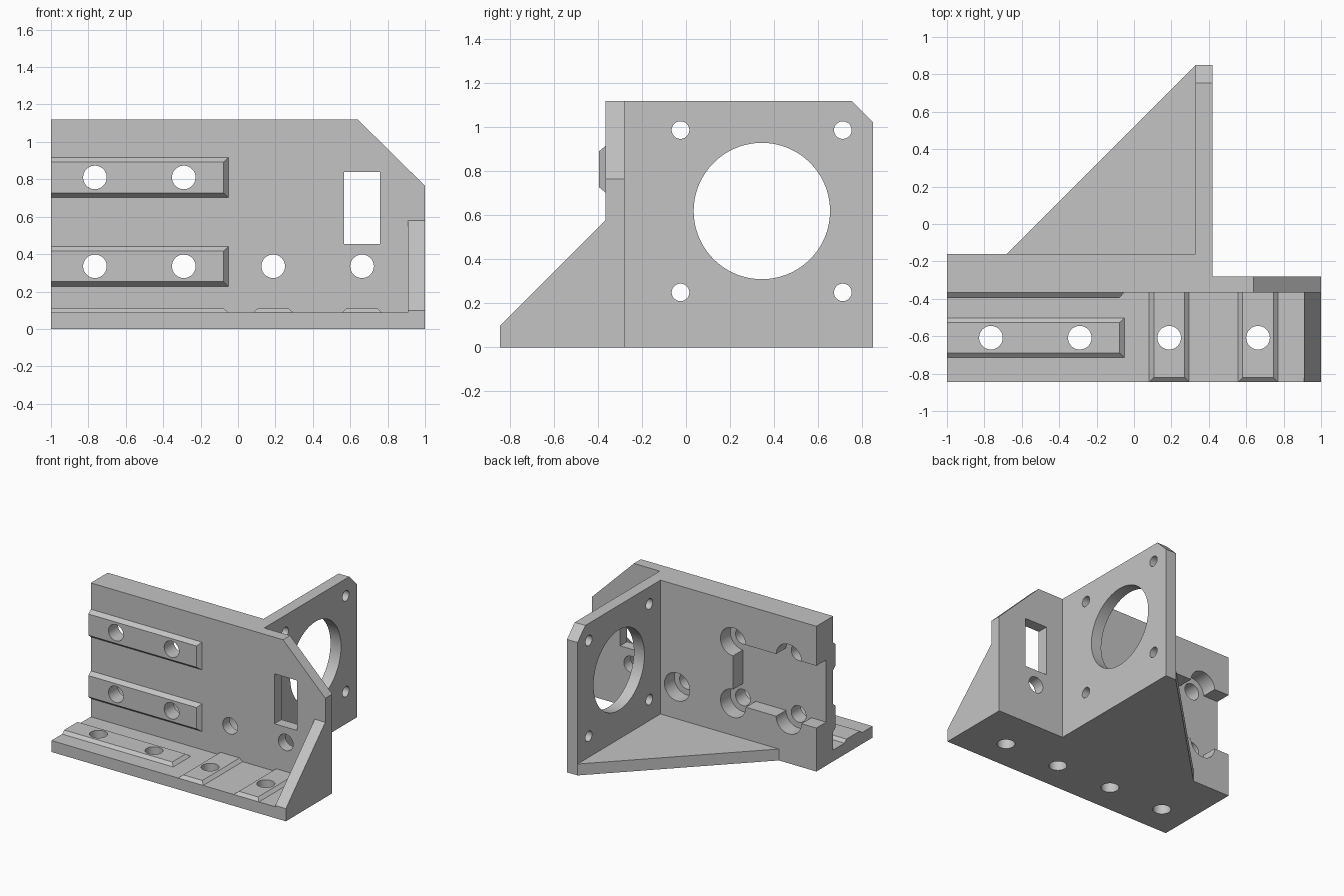
import bpy, bmesh, math

cube = bpy.data.objects.get("Cube")
if cube:
    bpy.data.objects.remove(cube, do_unlink=True)

# Main planes shared by the parts
LEFT, RIGHT, FRONT, BACK, TOP = -1.0, 1.0, -0.845, 0.85, 1.12
WALL_FRONT, WALL_BACK, THICK_BACK = -0.365, -0.28, -0.16
PLATE_IN, PLATE_OUT = 0.33, 0.42
FLOOR = 0.088


def place(axis, u, v, w):
    return {"X": (w, u, v), "Y": (u, w, v), "Z": (u, v, w)}[axis]


def solid(name, rings):
    """Closed solid lofted through matching rings of points."""
    bm = bmesh.new()
    loops = [[bm.verts.new(p) for p in ring] for ring in rings]
    for a, b in zip(loops, loops[1:]):
        for i in range(len(a)):
            j = (i + 1) % len(a)
            bm.faces.new((a[i], a[j], b[j], b[i]))
    bm.faces.new(loops[0])
    bm.faces.new(loops[-1])
    bmesh.ops.recalc_face_normals(bm, faces=bm.faces)
    mesh = bpy.data.meshes.new(name)
    bm.to_mesh(mesh)
    bm.free()
    obj = bpy.data.objects.new(name, mesh)
    bpy.context.collection.objects.link(obj)
    return obj


def prism(name, axis, profile, lo, hi):
    return solid(name, [[place(axis, u, v, w) for u, v in profile] for w in (lo, hi)])


def rect(u0, u1, v0, v1):
    return [(u0, v0), (u1, v0), (u1, v1), (u0, v1)]


def cylinder(name, axis, u, v, radius, lo, hi, sides=64):
    angles = [math.tau * (i + 0.5) / sides for i in range(sides)]
    ring = [(u + radius * math.cos(a), v + radius * math.sin(a)) for a in angles]
    return prism(name, axis, ring, lo, hi)


def raised_pad(name, axis, bounds, surface, height, bevels):
    """Low bevelled pad, sunk a little into the surface that carries it."""
    u0, u1, v0, v1 = bounds
    a, b, c, d = bevels
    inner = rect(u0 + a, u1 - b, v0 + c, v1 - d)
    layers = [(rect(*bounds), surface - height), (rect(*bounds), surface),
              (inner, surface + height)]
    return solid(name, [[place(axis, u, v, w) for u, v in r] for r, w in layers])


def combine(body, tool, operation):
    mod = body.modifiers.new("combine", "BOOLEAN")
    mod.operation = operation
    mod.solver = "EXACT"
    mod.object = tool
    bpy.context.view_layer.objects.active = body
    bpy.ops.object.modifier_apply(modifier=mod.name)
    bpy.data.objects.remove(tool, do_unlink=True)


# Upright wall with a clipped corner
body = prism("motor_bracket", "Y",
             [(LEFT, 0), (RIGHT, 0), (RIGHT, 0.765), (0.64, TOP), (LEFT, TOP)],
             WALL_FRONT, WALL_BACK)

# Thick wall section, base, motor plate, rear floor and end gusset
parts = [
    prism("thick_wall", "Z", rect(LEFT, PLATE_OUT, WALL_FRONT, THICK_BACK), 0, TOP),
    prism("base_plate", "Z", rect(LEFT, RIGHT, FRONT, WALL_BACK), 0, FLOOR),
    prism("motor_plate", "X",
          [(WALL_FRONT, 0), (BACK, 0), (BACK, 1.025), (0.755, TOP), (WALL_FRONT, TOP)],
          PLATE_IN, PLATE_OUT),
    prism("rear_floor", "Z",
          [(-0.68, THICK_BACK), (-0.68, -0.2), (0.38, -0.2), (0.38, BACK), (PLATE_IN, BACK)],
          0, FLOOR),
    prism("end_gusset", "X",
          [(FRONT, 0), (-0.32, 0), (-0.32, 0.58), (WALL_FRONT, 0.58), (FRONT, 0.098)],
          0.91, RIGHT),
]

# Locating rails on the wall and base, and cross pads on the base
B = 0.025
for z in (0.335, 0.81):
    parts.append(raised_pad("wall_rail", "Y", (LEFT, -0.052, z - 0.107, z + 0.107),
                            WALL_FRONT, -0.03, (0, B, B, B)))
parts.append(raised_pad("base_rail", "Z", (LEFT, -0.052, -0.715, -0.502),
                        FLOOR, 0.022, (0, B, B, B)))
for x in (0.188, 0.663):
    parts.append(raised_pad("base_pad", "Z", (x - 0.107, x + 0.107, FRONT, -0.33),
                            FLOOR, 0.022, (B, B, B, 0)))
for part in parts:
    combine(body, part, "UNION")

# Rear pocket and window
cutters = [
    prism("pocket", "Y", rect(-1.1, -0.29, 0.335, 0.815), WALL_BACK, 0),
    prism("window", "Y", rect(0.567, 0.758, 0.453, 0.838), -0.5, -0.1),
]

# Bolt holes, counterbored from behind where the wall is thick
columns = (-0.765, -0.29, 0.188, 0.663)
wall_holes = [(x, 0.335) for x in columns] + [(x, 0.81) for x in columns[:2]]
for x, z in wall_holes:
    if x < PLATE_IN:
        cutters.append(cylinder("counterbore", "Y", x, z, 0.108, WALL_BACK, -0.05))
    cutters.append(cylinder("wall_hole", "Y", x, z, 0.063, -0.5, -0.06))
for x in columns:
    cutters.append(cylinder("base_hole", "Z", x, -0.608, 0.063, -0.1, 0.2))

# Motor opening and its four screw holes
cutters.append(cylinder("motor_opening", "X", 0.345, 0.62, 0.31, 0.2, 0.55, 96))
for y in (-0.025, 0.713):
    for z in (0.25, 0.988):
        cutters.append(cylinder("screw_hole", "X", y, z, 0.04, 0.2, 0.55, 32))
for cutter in cutters:
    combine(body, cutter, "DIFFERENCE")

# Plain grey finish
grey = bpy.data.materials.new("plain_grey")
grey.use_nodes = True
colour = (0.55, 0.55, 0.55, 1)
grey.diffuse_color = colour
grey.node_tree.nodes["Principled BSDF"].inputs["Base Color"].default_value = colour
body.data.materials.clear()
body.data.materials.append(grey)

bpy.ops.object.select_all(action="DESELECT")
body.select_set(True)
bpy.context.view_layer.objects.active = body
bpy.ops.object.shade_smooth_by_angle(angle=math.radians(30))
